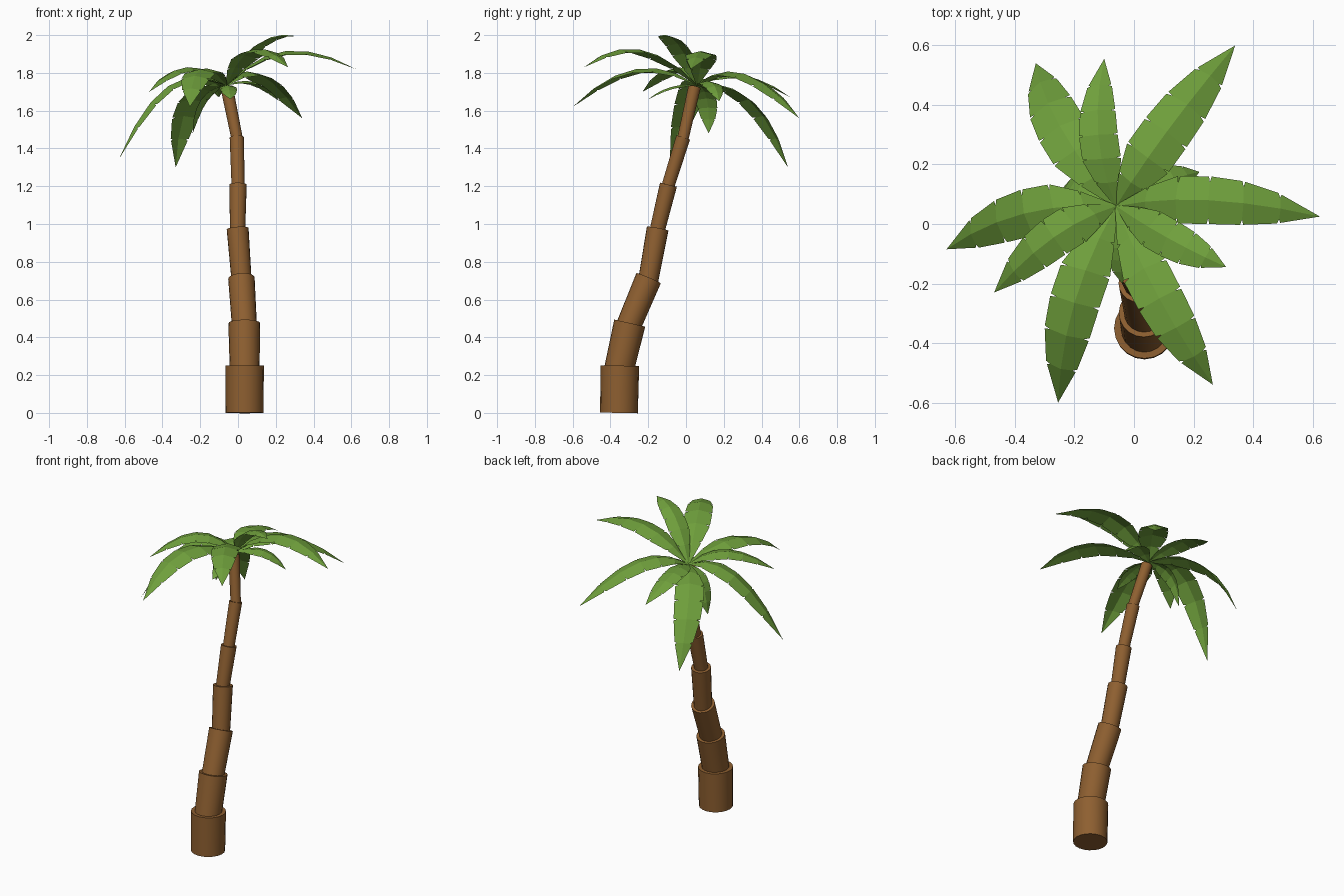
import bpy, bmesh
from mathutils import Vector

if "Cube" in bpy.data.objects:
    bpy.data.objects.remove(bpy.data.objects["Cube"])

def material(name, color):
    m = bpy.data.materials.new(name)
    m.diffuse_color = (*color, 1)
    m.use_nodes = True
    m.node_tree.nodes["Principled BSDF"].inputs["Base Color"].default_value = m.diffuse_color
    return m

BARK = material("bark", (0.27, 0.115, 0.03))
LEAF = material("leaf", (0.16, 0.35, 0.045))

def add_object(name, bm, mat):
    me = bpy.data.meshes.new(name)
    bm.to_mesh(me)
    bm.free()
    me.materials.append(mat)
    ob = bpy.data.objects.new(name, me)
    bpy.context.collection.objects.link(ob)
    return ob

# Trunk: stacked cups that flare slightly upward, following a leaning path
def trunk_segment(i, p, q, r1, r2):
    p, q = Vector(p), Vector(q)
    d = q - p
    bm = bmesh.new()
    bmesh.ops.create_cone(bm, cap_ends=True, segments=20, radius1=r1, radius2=r2, depth=d.length)
    rot = Vector((0, 0, 1)).rotation_difference(d.normalized())
    for v in bm.verts:
        v.co = rot @ v.co + (p + q) / 2
    for f in bm.faces:
        f.smooth = len(f.verts) == 4
    for e in bm.edges:
        e.smooth = all(f.smooth for f in e.link_faces)
    add_object(f"trunk_segment_{i}", bm, BARK)

path = [(0.035, -0.355, 0), (0.035, -0.35, 0.25), (0.033, -0.298, 0.475), (0.018, -0.198, 0.713),
        (-0.002, -0.15, 0.975), (0.0, -0.093, 1.208), (-0.006, -0.015, 1.458), (-0.06, 0.045, 1.725)]
radii = [(0.1, 0.102), (0.079, 0.084), (0.066, 0.07), (0.053, 0.058),
         (0.04, 0.046), (0.034, 0.038), (0.03, 0.033)]
for i, (r1, r2) in enumerate(radii):
    p, q = Vector(path[i]), Vector(path[i + 1])
    if i:
        p -= (q - p) * 0.08      # sink each cup into the one below
    trunk_segment(i + 1, p, q, r1, r2)

# Fronds: gently ridged drooping blades with small slits along both edges
CROWN = Vector((-0.06, 0.06, 1.735))
PROFILE = [(0, 0.06), (0.12, 0.5), (0.3, 1), (0.6, 1), (0.8, 0.74), (1, 0)]

def width(t):
    for (a, wa), (b, wb) in zip(PROFILE, PROFILE[1:]):
        if t <= b:
            return wa + (wb - wa) * (t - a) / (b - a)
    return 0

def frond(name, mid, tip, half, drop=0.26, n=6):
    mid, tip = Vector(mid), Vector(tip)
    ctrl = 2 * mid - (CROWN + tip) / 2
    side = (tip - CROWN).cross(Vector((0, 0, 1))).normalized()

    def point(t, s):
        # s is the signed position across the blade, -1 to 1
        c = (1 - t) ** 2 * CROWN + 2 * t * (1 - t) * ctrl + t * t * tip
        tan = ((1 - t) * (ctrl - CROWN) + t * (tip - ctrl)).normalized()
        normal = side.cross(tan).normalized()
        return c + half * width(t) * (side * s - normal * abs(s) * drop)

    bm = bmesh.new()
    ridge = [bm.verts.new(point(k / n, 0)) for k in range(n + 1)]
    for s in (-1, 1):
        inner = [bm.verts.new(point(k / n, 0.75 * s)) for k in range(n)]
        for k in range(n):
            a, b = k / n, (k + 1) / n
            loop = [ridge[k], inner[k], bm.verts.new(point(a + 0.007, s))]
            if k < n - 1:
                loop += [bm.verts.new(point(b - 0.007, s)), inner[k + 1]]
            loop.append(ridge[k + 1])
            bm.faces.new(loop if s < 0 else loop[::-1])
    bm.normal_update()
    if sum(f.normal.z for f in bm.faces) < 0:
        bmesh.ops.reverse_faces(bm, faces=bm.faces[:])
    add_object(name, bm, LEAF)

# Each frond: middle of its ridge, tip, half width
fronds = [
    ((0.11, 0.31, 1.795), (0.34, 0.60, 1.56), 0.085),
    ((0.25, 0.08, 1.915), (0.625, 0.025, 1.82), 0.08),
    ((0.11, -0.045, 1.955), (0.31, -0.145, 1.995), 0.065),
    ((0.085, -0.25, 1.925), (0.265, -0.54, 1.83), 0.08),
    ((-0.2, -0.265, 1.82), (-0.255, -0.60, 1.62), 0.085),
    ((-0.27, -0.045, 1.83), (-0.47, -0.23, 1.70), 0.07),
    ((-0.37, 0.035, 1.73), (-0.63, -0.085, 1.345), 0.08),
    ((-0.25, 0.33, 1.66), (-0.33, 0.54, 1.30), 0.085),
    ((-0.12, 0.30, 1.785), (-0.10, 0.555, 1.67), 0.065),
    ((0.09, 0.135, 1.75), (0.22, 0.175, 1.65), 0.055),
    ((-0.19, 0.11, 1.665), (-0.24, 0.12, 1.48), 0.06),
    ((-0.05, -0.08, 1.725), (-0.04, -0.2, 1.66), 0.045),
]
for i, (mid, tip, half) in enumerate(fronds):
    frond(f"frond_{i + 1}", mid, tip, half)
